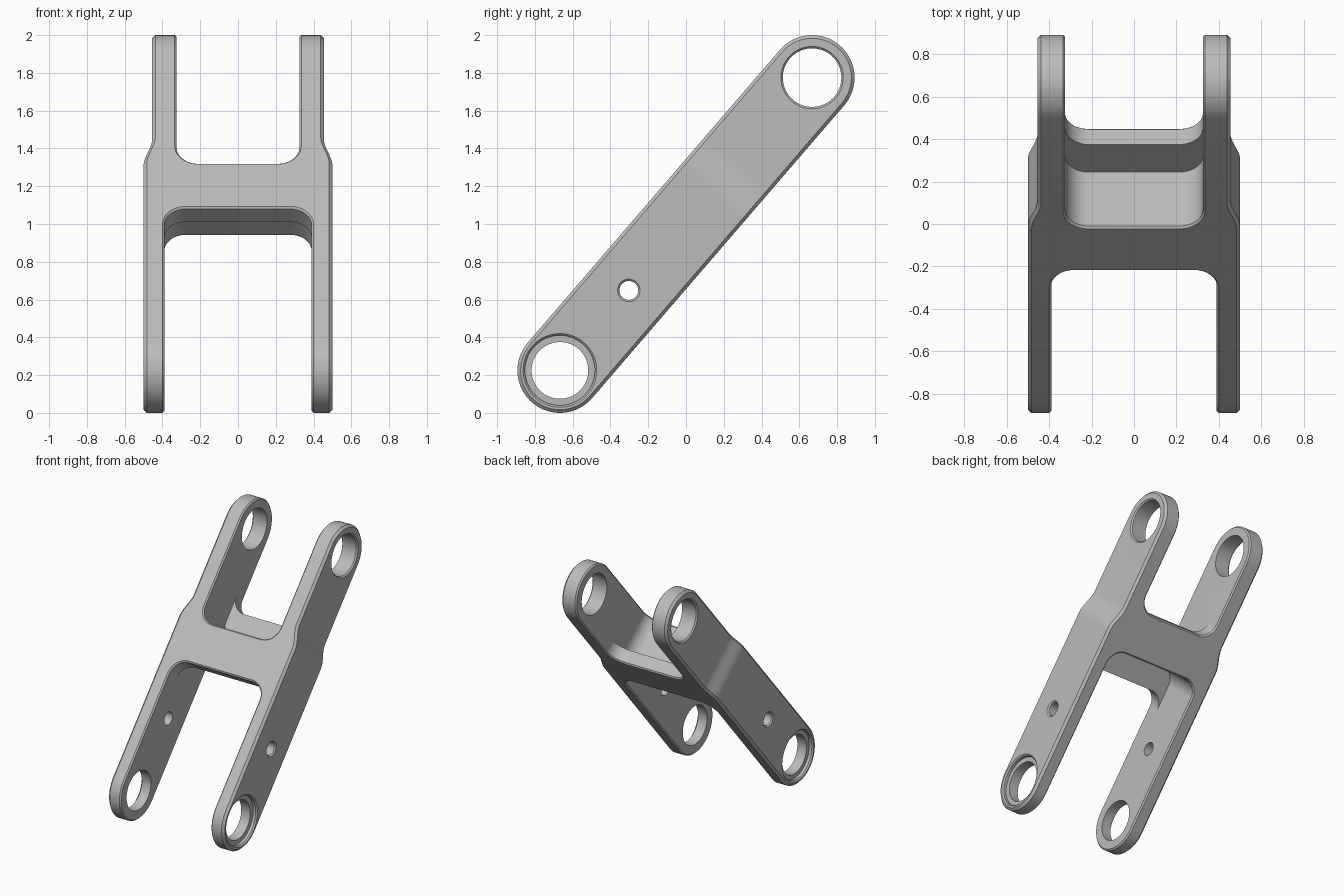
import bpy, bmesh
from math import pi, sin, cos, atan2, hypot

cube = bpy.data.objects.get("Cube")
if cube:
    bpy.data.objects.remove(cube)

# Main sizes: local x across, y along the link, z through its thickness
RISE, RUN = 0.775, 0.6675          # half offsets between the bore centres
HALF = hypot(RISE, RUN)            # half distance between the bores
R = 0.225                          # arm end radius
OUT_C, IN_C = 0.017, 0.010         # chamfers on outer and inner edges
FILLET = 0.115                     # corner radius of the web

metal = bpy.data.materials.new("grey_metal")
metal.use_nodes = True
grey = (0.5, 0.5, 0.5, 1)
metal.diffuse_color = grey
bsdf = next(n for n in metal.node_tree.nodes if n.type == 'BSDF_PRINCIPLED')
bsdf.inputs["Base Color"].default_value = grey


def finish(name, bm):
    bmesh.ops.remove_doubles(bm, verts=bm.verts, dist=1e-6)
    bmesh.ops.recalc_face_normals(bm, faces=bm.faces)
    mesh = bpy.data.meshes.new(name)
    bm.to_mesh(mesh)
    bm.free()
    mesh.materials.append(metal)
    obj = bpy.data.objects.new(name, mesh)
    bpy.context.collection.objects.link(obj)
    return obj


def bridge(bm, rings):
    """Join neighbouring closed rings with quads."""
    loops = [[bm.verts.new(p) for p in ring] for ring in rings]
    for a, b in zip(loops, loops[1:]):
        for i in range(len(a)):
            j = (i + 1) % len(a)
            bm.faces.new((a[i], a[j], b[j], b[i]))
    return loops


def ramp(u, start, end, a, b):
    t = min(max((u - start) / (end - start), 0), 1)
    return a + (b - a) * t * t * (3 - 2 * t)


def outer_x(u):
    return ramp(u, 0.23, 0.41, 0.5, 0.455)


def inner_x(u):
    return ramp(u, 0.13, 0.2, 0.39, 0.325)


def stadium(r):
    """Round-ended outline, split in matching upper and lower columns."""
    arc = [i * pi / 32 for i in range(17)]
    top = [(-HALF - r * cos(a), r * sin(a)) for a in arc]
    top += [(u, r) for u in (0.13, 0.2)]
    top += [(0.23 + 0.18 * i / 10, r) for i in range(11)]
    top += [(HALF + r * sin(a), r * cos(a)) for a in arc]
    return top + [(u, -w) for u, w in reversed(top[1:-1])]


def make_arm(name, side):
    bm = bmesh.new()
    specs = ((R - IN_C, inner_x, 0), (R, inner_x, IN_C),
             (R, outer_x, -OUT_C), (R - OUT_C, outer_x, 0))
    loops = bridge(bm, [[(side * (f(u) + dx), u, w) for u, w in stadium(r)]
                        for r, f, dx in specs])
    # side faces as strips so that they follow the bend
    for ring in (loops[0], loops[-1]):
        n = len(ring)
        for i in range(n // 2):
            ids = dict.fromkeys((i, i + 1, n - i - 1, (n - i) % n))
            bm.faces.new([ring[k] for k in ids])
    return finish(name, bm)


def web_outline(low, high, inset):
    """Half-round corners blending the web into both arms."""
    r = FILLET + inset
    arc = [i * pi / 24 for i in range(13)]
    right = [(0.39 - FILLET + r * sin(a), low - FILLET + r * cos(a)) for a in arc]
    right += [(0.42, -0.25), (0.40, 0.6)]
    right += [(0.325 - FILLET + r * cos(a), high + FILLET - r * sin(a)) for a in arc]
    return right + [(-x, u) for x, u in reversed(right)]


def make_web():
    # stepped section: the back plate sits further up than the front plate
    back, core, front = (0.11, 0.435), (0.11, 0.235), (-0.08, 0.235)
    layers = ((-R, back, IN_C), (-R + IN_C, back, 0), (-0.12, back, 0),
              (-0.12, core, 0), (0.11, core, 0), (0.11, front, 0),
              (R - IN_C, front, 0), (R, front, IN_C))
    bm = bmesh.new()
    loops = bridge(bm, [[(x, u, w) for x, u in web_outline(*span, c)]
                        for w, span, c in layers])
    bm.faces.new(loops[0])
    bm.faces.new(loops[-1])
    return finish("cross_web", bm)


def make_bore(name, side, u, profile, sides):
    """Turned cutter along x, from (x, radius) pairs."""
    bm = bmesh.new()
    turn = [2 * pi * i / sides for i in range(sides)]
    loops = bridge(bm, [[(side * x, u + r * cos(a), r * sin(a)) for a in turn]
                        for x, r in profile])
    bm.faces.new(loops[0])
    bm.faces.new(loops[-1])
    cutter = finish(name, bm)
    cutter.hide_render = True
    return cutter


def combine(target, tool, operation):
    mod = target.modifiers.new(operation.lower(), 'BOOLEAN')
    mod.operation, mod.solver, mod.object = operation, 'EXACT', tool
    bpy.context.view_layer.objects.active = target
    bpy.ops.object.modifier_apply(modifier=mod.name)
    bpy.data.objects.remove(tool)


# Bores: counterbored lower end, plain upper end, small pin hole
BORES = (
    ("lower_bore", -HALF, ((0.3, 0.15), (0.468, 0.15), (0.468, 0.185),
                           (0.49, 0.185), (0.51, 0.205)), 64),
    ("upper_bore", HALF, ((0.25, 0.155), (0.445, 0.155), (0.475, 0.185)), 64),
    ("pin_hole", -0.464, ((0.3, 0.05), (0.49, 0.05), (0.52, 0.08)), 32),
)

frame = make_web()
for label, side in (("left", 1), ("right", -1)):
    arm = make_arm(label + "_arm", side)
    for name, u, profile, sides in BORES:
        combine(arm, make_bore(name + "_cutter", side, u, profile, sides), 'DIFFERENCE')
    combine(frame, arm, 'UNION')

# Tilt the joined link and shade it
frame.name = frame.data.name = "link_frame"
frame.rotation_euler.x = atan2(RISE, RUN)
frame.location.z = 1
bpy.ops.object.select_all(action='DESELECT')
frame.select_set(True)
bpy.context.view_layer.objects.active = frame
bpy.ops.object.shade_smooth_by_angle(angle=pi / 6)
